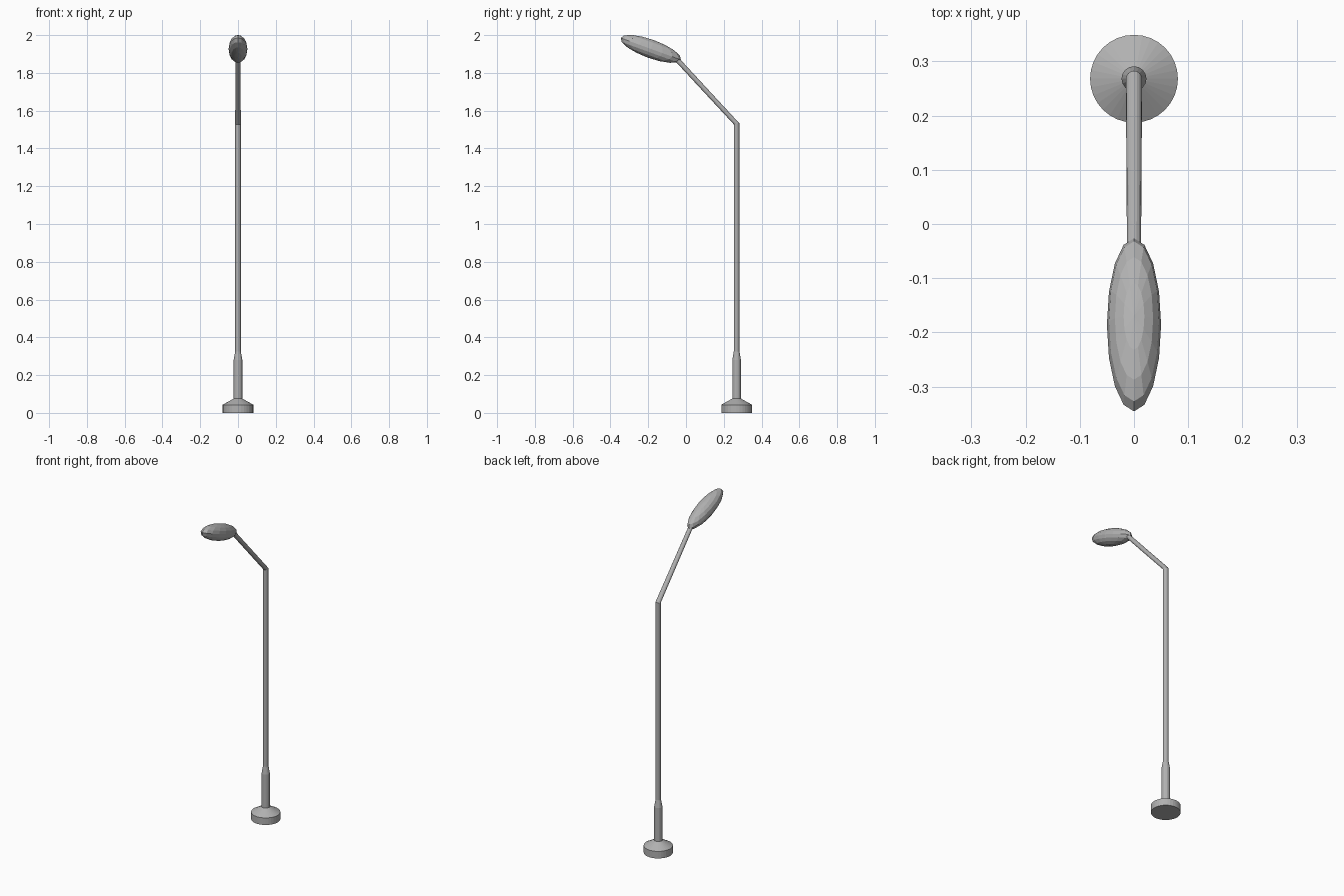
import bpy, bmesh
from math import radians, sin, cos, pi
from mathutils import Matrix, Vector

if "Cube" in bpy.data.objects:
    bpy.data.objects.remove(bpy.data.objects["Cube"])

POLE_Y = 0.268

metal = bpy.data.materials.new("dark_grey_metal")
metal.diffuse_color = (0.44, 0.44, 0.44, 1)
metal.use_nodes = True
metal.node_tree.nodes["Principled BSDF"].inputs["Base Color"].default_value = metal.diffuse_color


def finish(name, bm):
    """Turn a bmesh into a named grey object."""
    mesh = bpy.data.meshes.new(name)
    bm.to_mesh(mesh)
    bm.free()
    mesh.materials.append(metal)
    obj = bpy.data.objects.new(name, mesh)
    bpy.context.collection.objects.link(obj)
    return obj


def loft(name, rings, sides):
    """Skin circles given as (y, z, radius, tilt about x in degrees), capped at both ends."""
    bm = bmesh.new()
    loops = []
    for y, z, r, tilt in rings:
        rot = Matrix.Rotation(radians(tilt), 3, 'X')
        loops.append([bm.verts.new(Vector((0, y, z)) + rot @ Vector(
            (r * cos(2 * pi * i / sides), r * sin(2 * pi * i / sides), 0)))
            for i in range(sides)])
    for a, b in zip(loops, loops[1:]):
        for i in range(sides):
            j = (i + 1) % sides
            bm.faces.new((a[i], a[j], b[j], b[i]))
    bm.faces.new(loops[0][::-1])
    bm.faces.new(loops[-1])
    return finish(name, bm)


# Round foot with sloping shoulder
loft("base", [(POLE_Y, 0, 0.081, 0), (POLE_Y, 0.043, 0.081, 0),
              (POLE_Y, 0.076, 0.023, 0)], 32)

# Thick sleeve, slim pole and bent arm in one skin
loft("pole_and_arm", [(POLE_Y, 0.06, 0.023, 0), (POLE_Y, 0.28, 0.023, 0),
                      (POLE_Y, 0.325, 0.015, 0), (POLE_Y, 1.53, 0.015, 10),
                      (-0.045, 1.868, 0.013, 43)], 16)

# Elongated lamp head, tilted up towards the front
bm = bmesh.new()
bmesh.ops.create_uvsphere(bm, u_segments=16, v_segments=8, radius=1)
place = (Matrix.Translation((0, -0.186, 1.927))
         @ Matrix.Rotation(radians(-20), 4, 'X')
         @ Matrix.Diagonal((0.05, 0.170, 0.049, 1)))
bmesh.ops.transform(bm, matrix=place, verts=bm.verts)
finish("lamp_head", bm)
